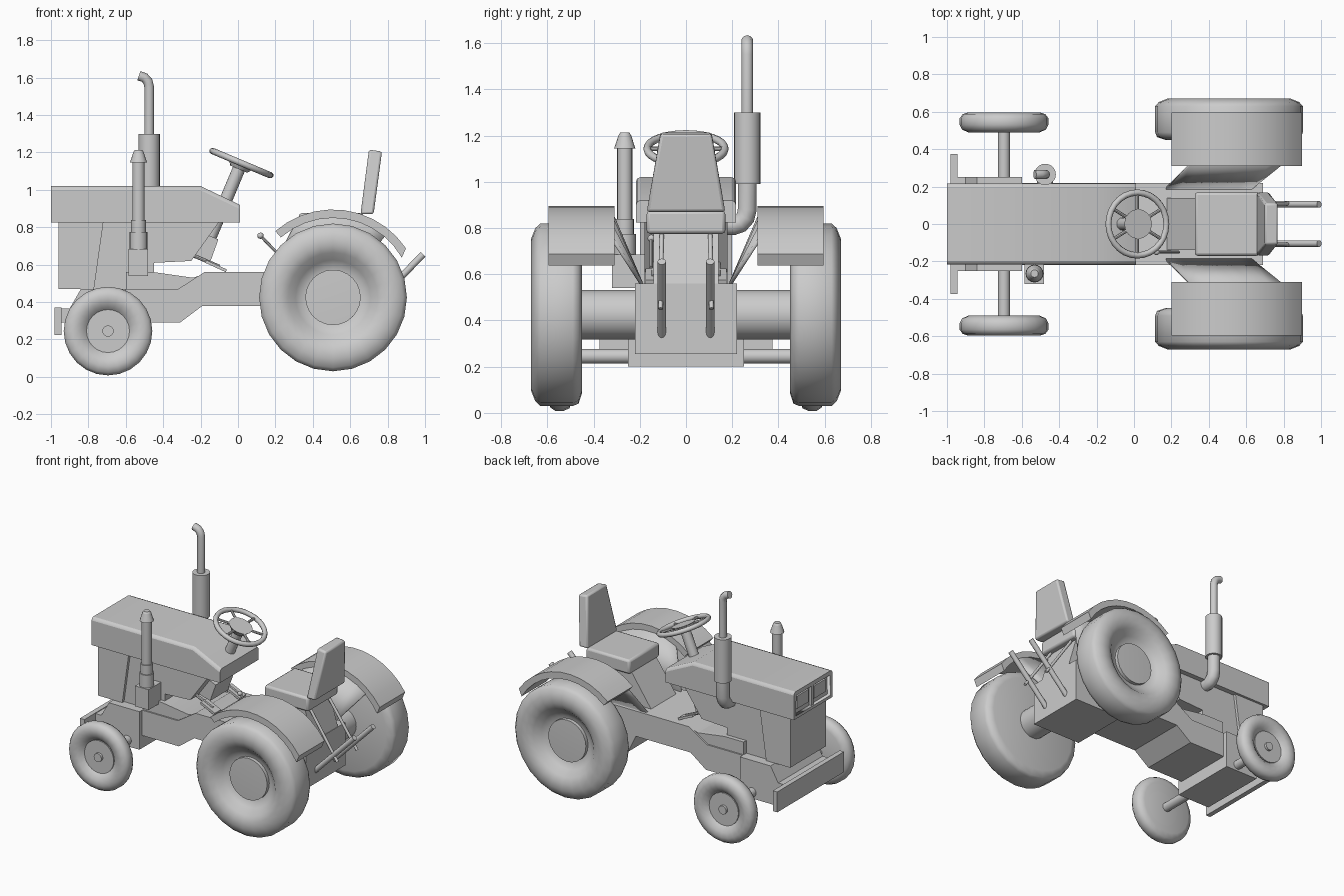
import bpy, bmesh, math
from mathutils import Vector, Matrix

if "Cube" in bpy.data.objects:
    bpy.data.objects.remove(bpy.data.objects["Cube"])

grey = bpy.data.materials.new("plain_grey")
grey.use_nodes = True
grey.diffuse_color = (0.6, 0.6, 0.6, 1)
grey.node_tree.nodes["Principled BSDF"].inputs["Base Color"].default_value = (0.6, 0.6, 0.6, 1)


def finish(name, bm, bevel=0.0, angle=35):
    bmesh.ops.recalc_face_normals(bm, faces=bm.faces)
    me = bpy.data.meshes.new(name)
    bm.to_mesh(me)
    bm.free()
    me.materials.append(grey)
    me.shade_smooth()
    me.set_sharp_from_angle(angle=math.radians(angle))
    ob = bpy.data.objects.new(name, me)
    bpy.context.collection.objects.link(ob)
    if bevel:
        mod = ob.modifiers.new("Bevel", "BEVEL")
        mod.width, mod.segments, mod.limit_method = bevel, 2, "ANGLE"
    return ob


def prism(name, outline, y0, y1, bevel=0.0):
    """Extrude an x-z outline between two y positions."""
    bm = bmesh.new()
    face = bm.faces.new([bm.verts.new((x, y0, z)) for x, z in outline])
    ext = bmesh.ops.extrude_face_region(bm, geom=[face])
    moved = [g for g in ext["geom"] if isinstance(g, bmesh.types.BMVert)]
    bmesh.ops.translate(bm, verts=moved, vec=(0, y1 - y0, 0))
    return finish(name, bm, bevel)


def box(name, x0, x1, y0, y1, z0, z1, bevel=0.0):
    return prism(name, [(x0, z0), (x1, z0), (x1, z1), (x0, z1)], y0, y1, bevel)


def rod(name, a, b, r0, r1=None, segs=16):
    a, b = Vector(a), Vector(b)
    bm = bmesh.new()
    turn = (b - a).to_track_quat("Z", "Y").to_matrix().to_4x4()
    bmesh.ops.create_cone(bm, cap_ends=True, segments=segs, radius1=r0,
                          radius2=r0 if r1 is None else r1, depth=(b - a).length,
                          matrix=Matrix.Translation((a + b) / 2) @ turn)
    return finish(name, bm)


def wheel(name, profile, x, z, side, segs=24):
    """Turn a (radius, y) profile about the wheel's axle."""
    bm = bmesh.new()
    verts = [bm.verts.new((x + r, y * side, z)) for r, y in profile]
    edges = [bm.edges.new(pair) for pair in zip(verts, verts[1:])]
    bmesh.ops.spin(bm, geom=verts + edges, cent=(x, 0, z), axis=(0, 1, 0),
                   angle=math.tau, steps=segs, use_duplicate=False)
    bmesh.ops.remove_doubles(bm, verts=bm.verts, dist=0.0005)
    return finish(name, bm, angle=50)


def pipe(name, points, radius):
    cu = bpy.data.curves.new(name, "CURVE")
    cu.dimensions, cu.bevel_depth, cu.bevel_resolution, cu.use_fill_caps = "3D", radius, 3, True
    sp = cu.splines.new("POLY")
    sp.points.add(len(points) - 1)
    for p, co in zip(sp.points, points):
        p.co = (*co, 1)
    sp.use_smooth = True
    cu.materials.append(grey)
    ob = bpy.data.objects.new(name, cu)
    bpy.context.collection.objects.link(ob)


# Frame and bodywork
prism("chassis", [(-0.62, 0.29), (-0.31, 0.29), (-0.19, 0.38), (0.24, 0.38), (0.3, 0.255),
                  (0.69, 0.255), (0.69, 0.56), (-0.18, 0.56), (-0.32, 0.47), (-0.62, 0.47)],
      -0.22, 0.22)
prism("front_frame", [(-0.95, 0.29), (-0.9, 0.29), (-0.86, 0.2), (-0.6, 0.2), (-0.6, 0.47),
                      (-0.84, 0.47), (-0.9, 0.365), (-0.95, 0.365)], -0.25, 0.25)
box("front_bumper", -0.98, -0.945, -0.375, 0.375, 0.225, 0.37)
prism("radiator_housing", [(-0.96, 0.47), (-0.77, 0.47), (-0.72, 0.825), (-0.96, 0.825)],
      -0.2, 0.2)
prism("engine", [(-0.78, 0.47), (-0.3, 0.47), (-0.24, 0.53), (-0.45, 0.56), (-0.45, 0.61),
                 (-0.25, 0.62), (-0.1, 0.83), (-0.73, 0.83)], -0.18, 0.18)
prism("engine_base", [(-0.6, 0.47), (-0.3, 0.46), (-0.18, 0.55), (-0.24, 0.53),
                      (-0.45, 0.56), (-0.6, 0.56)], -0.21, 0.21)

# Hood with a recessed grille
hood = prism("hood", [(-1, 0.825), (-1, 1.02), (-0.2, 1.02), (0.01, 0.92), (0.01, 0.825)],
             -0.217, 0.217)
bm = bmesh.new()
bm.from_mesh(hood.data)
top = [e for e in bm.edges if min(v.co.z for v in e.verts) > 0.9
       and abs(e.verts[0].co.y - e.verts[1].co.y) < 0.01]
bmesh.ops.bevel(bm, geom=top, offset=0.02, segments=2, affect="EDGES", profile=0.5)
nose = [f for f in bm.faces if f.normal.x < -0.9]
bmesh.ops.inset_region(bm, faces=nose, thickness=0.03, depth=0)
nose = [f for f in bm.faces if f.normal.x < -0.9
        and all(abs(v.co.y) < 0.2 for v in f.verts) and f.calc_area() > 0.02]
ext = bmesh.ops.extrude_face_region(bm, geom=nose)
bmesh.ops.delete(bm, geom=nose, context="FACES_ONLY")
bmesh.ops.translate(bm, vec=(0.025, 0, 0),
                    verts=[g for g in ext["geom"] if isinstance(g, bmesh.types.BMVert)])
bm.to_mesh(hood.data)
bm.free()
box("grille_divider", -0.995, -0.97, -0.012, 0.012, 0.85, 0.99)
for side, word in ((1, "left"), (-1, "right")):
    box(word + "_headlamp", -0.985, -0.97, *sorted((side * 0.03, side * 0.16)), 0.88, 0.97)

# Wheels, axles, fenders and links on both sides
rear_profile = [(0, 0.45), (0.34, 0.45), (0.385, 0.465), (0.395, 0.49), (0.395, 0.63),
                (0.375, 0.652), (0.33, 0.67), (0.28, 0.668), (0.24, 0.65), (0.2, 0.61),
                (0.17, 0.59), (0.148, 0.585), (0.148, 0.61), (0, 0.615)]
front_profile = [(0, 0.49), (0.19, 0.49), (0.225, 0.505), (0.237, 0.53), (0.237, 0.565),
                 (0.222, 0.587), (0.19, 0.597), (0.155, 0.592), (0.125, 0.57), (0.115, 0.56),
                 (0.115, 0.568), (0.03, 0.568), (0.03, 0.585), (0, 0.585)]
RX, RZ, FX, FZ = 0.508, 0.425, -0.695, 0.245


def arc(radius, start, end, steps):
    angles = [math.radians(start + (end - start) * i / steps) for i in range(steps + 1)]
    return [(RX + radius * math.cos(a), RZ + radius * math.sin(a)) for a in angles]


for side, word in ((1, "left"), (-1, "right")):
    wheel(word + "_rear_wheel", rear_profile, RX, RZ, side)
    wheel(word + "_front_wheel", front_profile, FX, FZ, side)
    prism(word + "_fender", arc(0.47, 34, 131, 10) + arc(0.425, 131, 30, 10),
          side * 0.31, side * 0.595)
    # Sloping panel from the fender down to the floor
    bm = bmesh.new()
    upper = arc(0.44, 118, 50, 6)
    hi = [bm.verts.new((x, side * 0.315, z)) for x, z in upper]
    lo = [bm.verts.new((0.17 + 0.46 * i / 6, side * 0.185, 0.56)) for i in range(7)]
    for i in range(6):
        bm.faces.new((hi[i], hi[i + 1], lo[i + 1], lo[i]))
    panel = finish(word + "_fender_panel", bm)
    panel.modifiers.new("Solidify", "SOLIDIFY").thickness = 0.015
    # Rear hitch links
    y = side * 0.105
    rod(word + "_lift_arm", (0.67, y, 0.33), (0.99, y, 0.655), 0.018)
    rod(word + "_lift_rod", (0.64, y, 0.77), (0.86, y * 1.05, 0.45), 0.01)
    # Pedals
    y = side * 0.14
    rod(word + "_pedal_arm", (-0.24, y, 0.65), (-0.1, y, 0.59), 0.01, segs=8)
    prism(word + "_pedal", [(-0.17, 0.625), (-0.06, 0.575), (-0.065, 0.56), (-0.175, 0.61)],
          y - 0.035, y + 0.035)
rod("front_axle", (FX, -0.495, FZ), (FX, 0.495, FZ), 0.032)
rod("rear_axle", (RX, -0.455, RZ), (RX, 0.455, RZ), 0.107, segs=24)

# Seat
prism("seat_support", [(0.17, 0.55), (0.69, 0.55), (0.62, 0.79), (0.335, 0.79)], -0.14, 0.14)
box("seat_cushion", 0.325, 0.67, -0.17, 0.17, 0.775, 0.875, 0.015)
back = prism("seat_back", [(0.655, 0.87), (0.725, 0.87), (0.77, 1.205), (0.7, 1.215)],
             -0.17, 0.17, 0.012)
for v in back.data.vertices:
    if v.co.z > 1:
        v.co.y *= 0.65

# Steering column and wheel
centre = Vector((0.018, 0, 1.143))
tilt = Matrix.Rotation(math.radians(22.8), 4, "Y")
up = tilt @ Vector((0, 0, 1))
rod("steering_column", centre - up * 0.46, centre - up * 0.02, 0.034)
rod("steering_hub", centre - up * 0.035, centre + up * 0.01, 0.05, 0.08)
bpy.ops.mesh.primitive_torus_add(major_radius=0.168, minor_radius=0.017, major_segments=28,
                                 minor_segments=8, location=centre,
                                 rotation=(0, math.radians(22.8), 0))
rim = bpy.context.object
rim.name = "steering_rim"
rim.data.materials.append(grey)
rim.data.shade_smooth()
for i in range(6):
    a = math.tau * (i + 0.5) / 6
    arm = tilt @ Vector((math.cos(a), math.sin(a), 0))
    rod("steering_spoke", centre + arm * 0.05, centre + arm * 0.165, 0.009, segs=8)
prism("dash_box", [(-0.19, 0.77), (-0.105, 0.735), (-0.15, 0.61), (-0.25, 0.64)], -0.1, 0.1)

# Hand lever
rod("lever", (0.24, -0.15, 0.63), (0.125, -0.15, 0.75), 0.008, segs=8)
bm = bmesh.new()
bmesh.ops.create_icosphere(bm, subdivisions=2, radius=0.017,
                           matrix=Matrix.Translation((0.12, -0.15, 0.755)))
finish("lever_knob", bm)

# Exhaust
EX, EY = -0.475, 0.265
rod("muffler", (EX, EY, 0.99), (EX, EY, 1.3), 0.057, segs=20)
pipe("exhaust_stack", [(EX, EY, 1.28), (EX, EY, 1.55), (EX - 0.007, EY, 1.58),
                       (EX - 0.025, EY, 1.6), (EX - 0.055, EY, 1.61)], 0.026)
pipe("exhaust_elbow", [(EX, EY, 1.0), (EX, EY, 0.88), (EX, EY - 0.008, 0.845),
                       (EX, EY - 0.03, 0.82), (EX, EY - 0.06, 0.81), (EX, 0.16, 0.81)], 0.043)

# Air cleaner
AX, AY = -0.532, -0.265
box("air_cleaner_box", -0.585, -0.48, -0.32, -0.17, 0.54, 0.685)
for name, z0, z1, r0, r1 in (("base", 0.68, 0.775, 0.048, 0.048),
                             ("collar", 0.77, 0.84, 0.04, 0.04),
                             ("pipe", 0.83, 1.16, 0.033, 0.033),
                             ("cap", 1.145, 1.2, 0.046, 0.028),
                             ("cap_top", 1.2, 1.213, 0.028, 0.02)):
    rod("air_cleaner_" + name, (AX, AY, z0), (AX, AY, z1), r0, r1)
